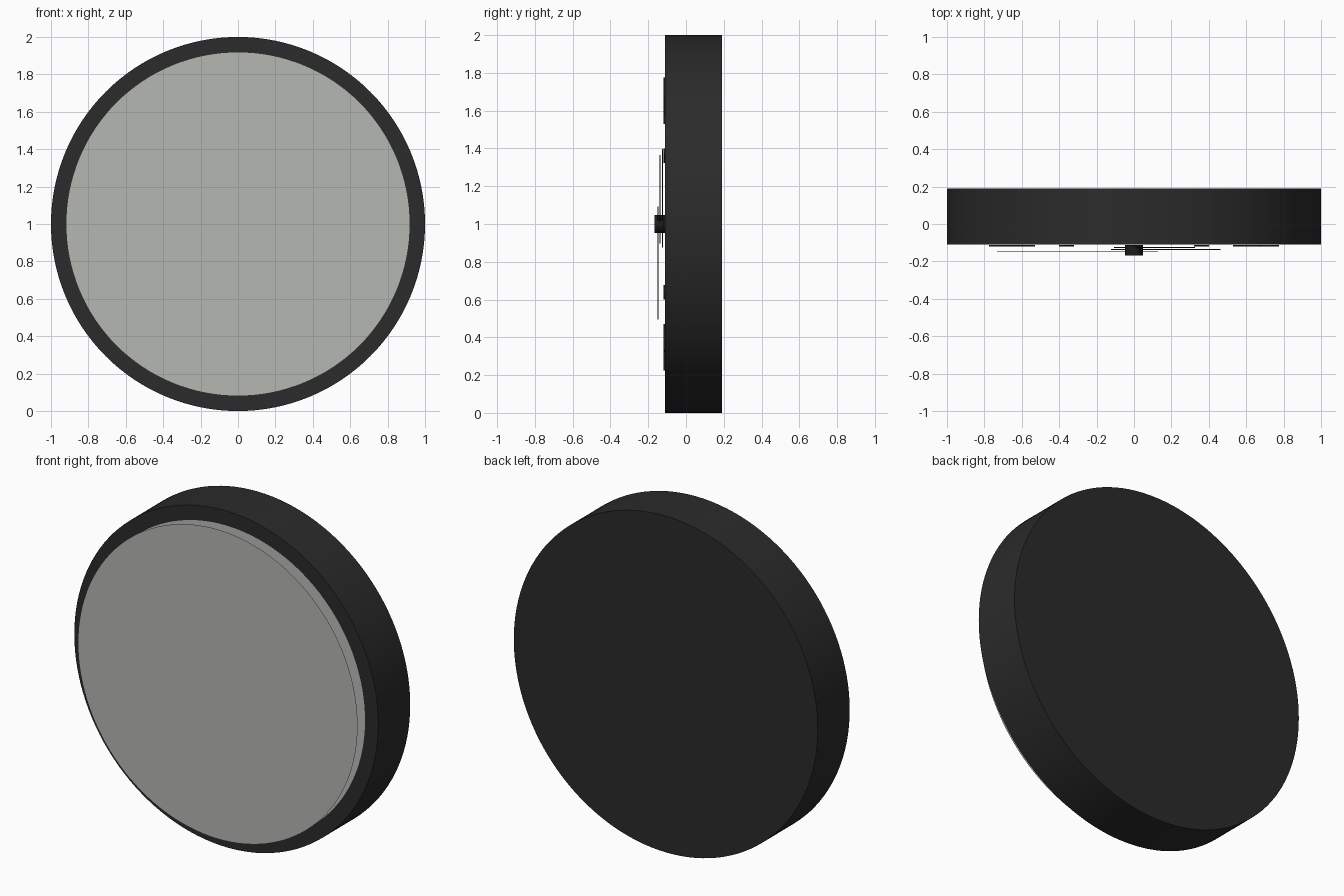
import bpy, bmesh, math

if "Cube" in bpy.data.objects:
    bpy.data.objects.remove(bpy.data.objects["Cube"])

SEGMENTS = 128
CZ = 1.0  # height of the clock centre


def material(name, rgb):
    m = bpy.data.materials.new(name)
    m.diffuse_color = (*rgb, 1.0)
    m.use_nodes = True
    m.node_tree.nodes["Principled BSDF"].inputs["Base Color"].default_value = m.diffuse_color
    return m


black = material("black", (0.024, 0.024, 0.024))
glass_grey = material("glass_grey", (0.46, 0.475, 0.45))
dial_grey = material("dial_grey", (0.50, 0.51, 0.49))
hand_black = material("hand_black", (0.012, 0.012, 0.012))


def make_object(name, bm, mat, smooth=False):
    mesh = bpy.data.meshes.new(name)
    bm.to_mesh(mesh)
    bm.free()
    obj = bpy.data.objects.new(name, mesh)
    bpy.context.collection.objects.link(obj)
    mesh.materials.append(mat)
    if smooth:
        bpy.ops.object.select_all(action='DESELECT')
        obj.select_set(True)
        bpy.context.view_layer.objects.active = obj
        bpy.ops.object.shade_smooth_by_angle(angle=math.radians(30))
    return obj


def extrude_profile(bm, points, front, back):
    """Outline of (x, z) points, as a flat face or extruded from front to back."""
    face = bm.faces.new([bm.verts.new((x, front, z)) for x, z in points])
    face.normal_update()
    if face.normal.y > 0:
        face.normal_flip()
    if back is not None:
        rim = bm.verts[:]
        new = bmesh.ops.extrude_face_region(bm, geom=[face], use_keep_orig=True)
        moved = [g for g in new["geom"] if isinstance(g, bmesh.types.BMVert)]
        bmesh.ops.translate(bm, verts=moved, vec=(0, back - front, 0))
        bmesh.ops.recalc_face_normals(bm, faces=bm.faces[:])


def disc(name, radius, front, back, mat):
    bm = bmesh.new()
    ring = [2 * math.pi * i / SEGMENTS for i in range(SEGMENTS)]
    pts = [(radius * math.cos(a), CZ + radius * math.sin(a)) for a in ring]
    extrude_profile(bm, pts, front, back)
    return make_object(name, bm, mat, smooth=True)


def bar(name, degrees, r0, r1, w0, w1, front, back, mat):
    """Tapered bar along a clockwise angle from twelve o'clock."""
    a = math.radians(degrees)
    s, c = math.sin(a), math.cos(a)
    outline = [(-w0 / 2, r0), (w0 / 2, r0), (w1 / 2, r1), (-w1 / 2, r1)]
    pts = [(r * s + u * c, CZ + r * c - u * s) for u, r in outline]
    bm = bmesh.new()
    extrude_profile(bm, pts, front, back)
    return make_object(name, bm, mat)


# Case, dial and flat front glass
disc("case", 1.0, -0.11, 0.19, black)
disc("dial", 0.915, -0.113, None, dial_grey)
disc("front_glass", 0.92, -0.19, None, glass_grey)

# Hour marks, longer at the quarters
for i in range(12):
    quarter = i % 3 == 0
    bar(f"hour_mark_{i + 1}", 30 * i, 0.53 if quarter else 0.67, 0.775,
        0.05 if quarter else 0.03, 0.05 if quarter else 0.03,
        -0.119, -0.111, hand_black)

# Hands and centre hub
bar("hour_hand", 39, -0.14, 0.50, 0.05, 0.03, -0.127, -0.122, hand_black)
bar("minute_hand", 52, -0.14, 0.58, 0.04, 0.02, -0.139, -0.134, hand_black)
bar("second_hand", 235.5, -0.15, 0.885, 0.02, 0.01, -0.150, -0.146, hand_black)
disc("hub", 0.047, -0.168, -0.111, hand_black)
